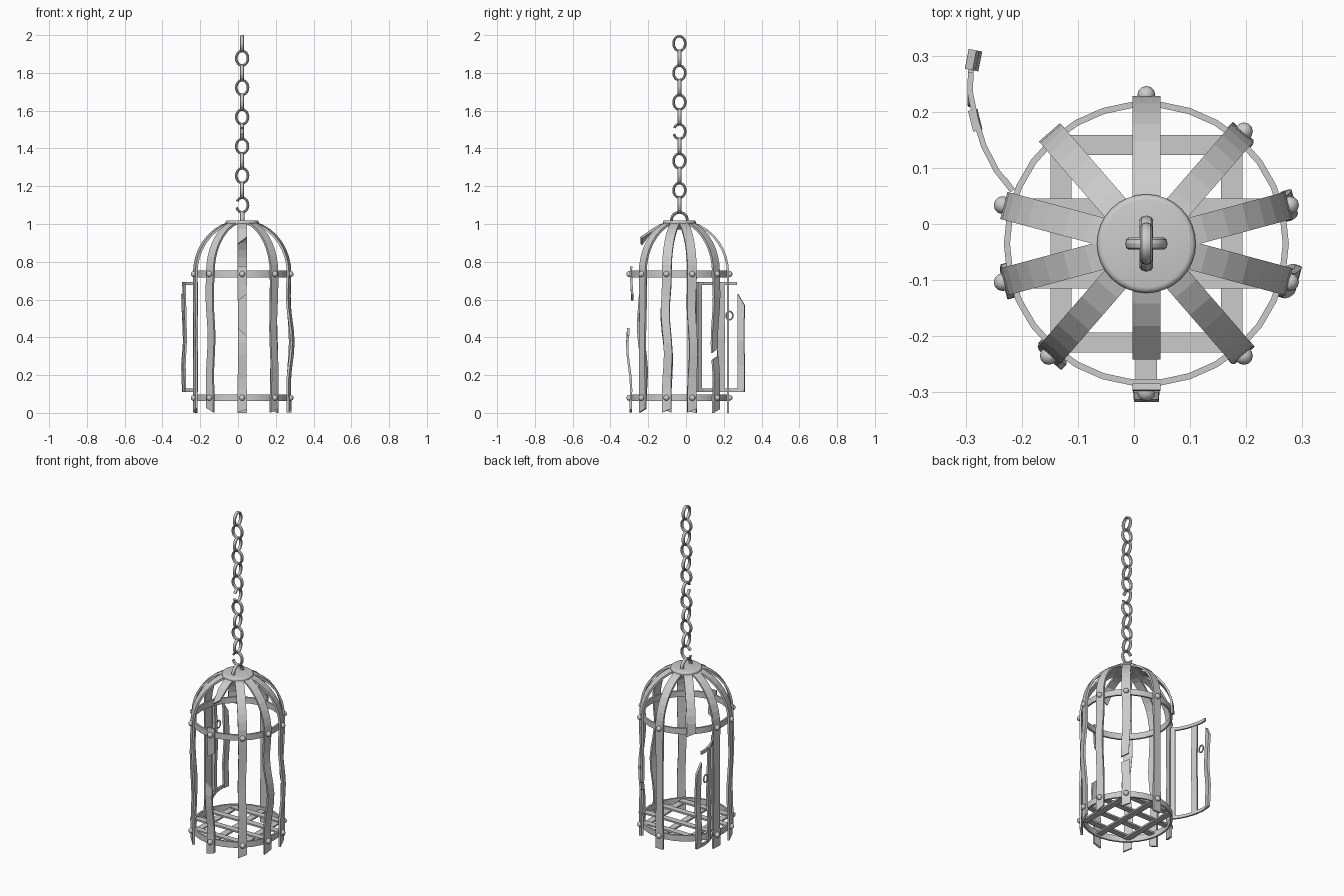
import bpy, bmesh, math
from mathutils import Vector
from math import sin, cos, pi, radians

if "Cube" in bpy.data.objects:
    bpy.data.objects.remove(bpy.data.objects["Cube"])

CX, CY = 0.022, -0.035          # cage axis
R, ZD, HD = 0.257, 0.74, 0.275  # strap radius, dome base, dome height


def finish(name, bm, smooth=False):
    bmesh.ops.recalc_face_normals(bm, faces=bm.faces)
    me = bpy.data.meshes.new(name)
    bm.to_mesh(me)
    bm.free()
    ob = bpy.data.objects.new(name, me)
    bpy.context.collection.objects.link(ob)
    if smooth:
        shade(ob)
    return ob


def shade(ob):
    bpy.ops.object.select_all(action='DESELECT')
    ob.select_set(True)
    bpy.context.view_layer.objects.active = ob
    bpy.ops.object.shade_smooth_by_angle(angle=radians(40))


def sweep(bm, sections, closed=False):
    """Join successive four-corner cross-sections into a bar."""
    rows = [[bm.verts.new(p) for p in s] for s in sections]
    n = len(rows)
    for i in range(n if closed else n - 1):
        a, b = rows[i], rows[(i + 1) % n]
        for k in range(4):
            bm.faces.new((a[k], a[(k + 1) % 4], b[(k + 1) % 4], b[k]))
    if not closed:
        bm.faces.new(rows[0])
        bm.faces.new(rows[-1])


def box(bm, lo, hi):
    (x0, y0, z0), (x1, y1, z1) = lo, hi
    sweep(bm, [[(x0, y0, z), (x1, y0, z), (x1, y1, z), (x0, y1, z)] for z in (z0, z1)])


def strap(name, deg, pieces, bow=0.0, sway=0.0, phase=0.0, w=0.05, t=0.012):
    """Bent iron strap; pieces are (z_top, z_bottom, slant_top, slant_bottom)."""
    a = radians(deg)
    out, tan = Vector((cos(a), sin(a), 0)), Vector((-sin(a), cos(a), 0))
    bm = bmesh.new()
    for zt, zb, st, sb in pieces:
        zs = [ZD + HD * sin(radians(p)) for p in (76, 66, 56, 46, 36, 27, 18, 9)]
        zs += [ZD - 0.0617 * i for i in range(12)]
        zs = [zt] + [z for z in zs if zb + 0.03 < z < zt - 0.015] + [zb]
        secs = []
        for i, z in enumerate(zs):
            ph = math.asin(min(1, max(0, (z - ZD) / HD)))
            r = R * cos(ph)
            k = sin(pi * min(1, max(0, (0.72 - z) / 0.64)))
            r += bow * k * sin(phase + z * 9)
            s = sway * k * sin(phase + z * 11)
            nrm = out * cos(ph) + Vector((0, 0, sin(ph)))
            c = Vector((CX, CY, z)) + out * r + tan * s
            sl = st if i == 0 else sb if i == len(zs) - 1 else 0
            d = Vector((0, 0, sl))
            ww = w / 2 * (1 - 0.12 * k)
            secs.append([c - tan * ww - nrm * t / 2 - d, c + tan * ww - nrm * t / 2 + d,
                         c + tan * ww + nrm * t / 2 + d, c - tan * ww + nrm * t / 2 - d])
        sweep(bm, secs)
    return finish(name, bm)


# Ten vertical straps, some broken or warped
TOP = 1.008
whole = [(TOP, 0.012, 0, 0.01)]
strap("strap_back", 90, [(TOP, 0.0, 0, 0)])
strap("strap_front", 270, [(TOP, 0.91, 0, 0.018), (0.775, 0.61, 0, 0.016),
                           (0.43, 0.01, -0.02, 0.008)], bow=-0.02, phase=1.6)
strap("strap_right_back", 15, whole, bow=0.012, sway=0.006, phase=4.6)
strap("strap_right_front", -15, whole, bow=0.016, sway=0.012, phase=4.4)
strap("strap_left_back", 165, [(TOP, 0.004, 0, 0.004)])
strap("strap_left_front", 195, whole, bow=0.004, sway=0.012, phase=2)
strap("strap_back_right", 49, [(TOP, 0.33, 0, 0.012), (0.29, 0.01, 0.01, 0.01)],
      bow=0.008, sway=0.006, phase=1)
strap("strap_back_left_stub", 131, [(TOP, 0.715, 0, 0.01)])
strap("strap_front_left", 229, [(TOP, 0.015, 0, -0.012)], bow=0.008, sway=0.012, phase=3)
strap("strap_front_right", 311, whole, bow=0.004, sway=0.004)

# Two hoops
for name, z in (("upper_hoop", 0.735), ("lower_hoop", 0.08)):
    bm = bmesh.new()
    secs = []
    for i in range(30):
        a = 2 * pi * i / 30
        secs.append([(CX + r * cos(a), CY + r * sin(a), z + h) for r, h in
                     ((0.243, -0.018), (0.254, -0.018), (0.254, 0.018), (0.243, 0.018))])
    sweep(bm, secs, True)
    finish(name, bm, True)

# Rivets where straps cross hoops
bm = bmesh.new()
for deg in (90, 270, 15, -15, 165, 195, 49, 229, 311):
    for z in (0.735, 0.08):
        a = radians(deg)
        ret = bmesh.ops.create_uvsphere(bm, u_segments=12, v_segments=8, radius=0.016)
        bmesh.ops.translate(bm, verts=ret['verts'],
                            vec=(CX + 0.265 * cos(a), CY + 0.265 * sin(a), z))
finish("rivets", bm, True)

# Floor lattice of flat bars trimmed to the hoop
bm = bmesh.new()
for dx in (-0.152, 0, 0.152):
    h = math.sqrt(0.247 ** 2 - (abs(dx) + 0.01) ** 2)
    box(bm, (CX + dx - 0.019, CY - h, 0.072), (CX + dx + 0.019, CY + h, 0.082))
for dy in (-0.176, -0.062, 0.062, 0.176):
    h = math.sqrt(0.247 ** 2 - (abs(dy) + 0.01) ** 2)
    box(bm, (CX - h, CY + dy - 0.018, 0.08), (CX + h, CY + dy + 0.018, 0.09))
finish("floor_lattice", bm)

# Cap plate with rounded rim
bm = bmesh.new()
bmesh.ops.create_cone(bm, cap_ends=True, segments=32, radius1=0.088, radius2=0.088, depth=0.022)
bmesh.ops.translate(bm, verts=bm.verts[:], vec=(CX, CY, 1.008))
rim = [e for e in bm.edges if all(v.co.z > 1.01 for v in e.verts)]
bmesh.ops.bevel(bm, geom=rim, offset=0.01, segments=3, affect='EDGES', profile=0.5)
finish("cap_plate", bm, True)


def link(name, z, a, b, turned, tube=0.0068, start=0, arc=360, loc=None, wide=1.6):
    """Oval ring from a bevelled curve, standing in the xz or yz plane."""
    cu = bpy.data.curves.new(name, 'CURVE')
    cu.dimensions = '3D'
    cu.bevel_depth, cu.bevel_resolution, cu.use_fill_caps = tube, 2, True
    full = arc == 360
    n = 24 if full else 21
    sp = cu.splines.new('POLY')
    sp.points.add(n - 1)
    for i in range(n):
        t = radians(start + arc * i / (n if full else n - 1))
        sp.points[i].co = (a * cos(t), 0, b * sin(t), 1)
    sp.use_cyclic_u = full
    ob = bpy.data.objects.new(name, cu)
    bpy.context.collection.objects.link(ob)
    ob.location = loc or (CX, CY, z)
    ob.scale.y = wide
    ob.rotation_euler.z = pi / 2 if turned else 0
    bpy.ops.object.select_all(action='DESELECT')
    ob.select_set(True)
    bpy.context.view_layer.objects.active = ob
    bpy.ops.object.convert(target='MESH')
    shade(bpy.context.view_layer.objects.active)


# Hanging loop and chain; two links are broken open
link("cap_loop", 1.02, 0.042, 0.042, True, tube=0.0075)
for i in range(12):
    gap = i in (6, 3 * 2 + 5)
    link(f"chain_link_{i}", 1.9555 - 0.0777 * i, 0.031, 0.0385, i % 2 == 0,
         start=200 if gap else 0, arc=310 if gap else 360)

# Open door: two curved rails and three uprights
path = [(-0.217, 0.06), (-0.245, 0.095), (-0.268, 0.14), (-0.282, 0.185),
        (-0.292, 0.235), (-0.291, 0.27), (-0.283, 0.308)]


def rail(bm, pts, z, h, t=0.005):
    secs = []
    for i, p in enumerate(pts):
        q0, q1 = Vector(pts[max(0, i - 1)]), Vector(pts[min(len(pts) - 1, i + 1)])
        d = (q1 - q0).normalized()
        n = Vector((-d.y, d.x)) * t
        secs.append([(p[0] + s * n.x, p[1] + s * n.y, z + k * h)
                     for s, k in ((-1, -1), (1, -1), (1, 1), (-1, 1))])
    sweep(bm, secs)


def upright(bm, c, d, w, zs, slant=0.0, t=0.005, wave=0.0):
    d = Vector(d).normalized()
    n = Vector((-d.y, d.x))
    secs = []
    for i, z in enumerate(zs):
        o = Vector(c) + n * wave * sin(i * 2.1)
        sl = slant if i == len(zs) - 1 else 0
        secs.append([(*(o + d * j * w / 2 + n * k * t), z - j * sl)
                     for j, k in ((-1, -1), (1, -1), (1, 1), (-1, 1))])
    sweep(bm, secs)


bm = bmesh.new()
rail(bm, path[:6], 0.685, 0.009)
rail(bm, path, 0.12, 0.009)
upright(bm, (-0.224, 0.07), (-0.6, 0.8), 0.026, (0.111, 0.694))
upright(bm, (-0.283, 0.185), (-0.25, 1), 0.038, (0.111, 0.25, 0.4, 0.55, 0.694), wave=0.004)
upright(bm, (-0.286, 0.292), (0.2, 1), 0.036, (0.111, 0.25, 0.38, 0.5, 0.6), 0.03,
        t=0.007, wave=0.006)
finish("door", bm)
link("door_ring", 0, 0.018, 0.022, True, tube=0.004, loc=(-0.293, 0.23, 0.515), wide=1)
